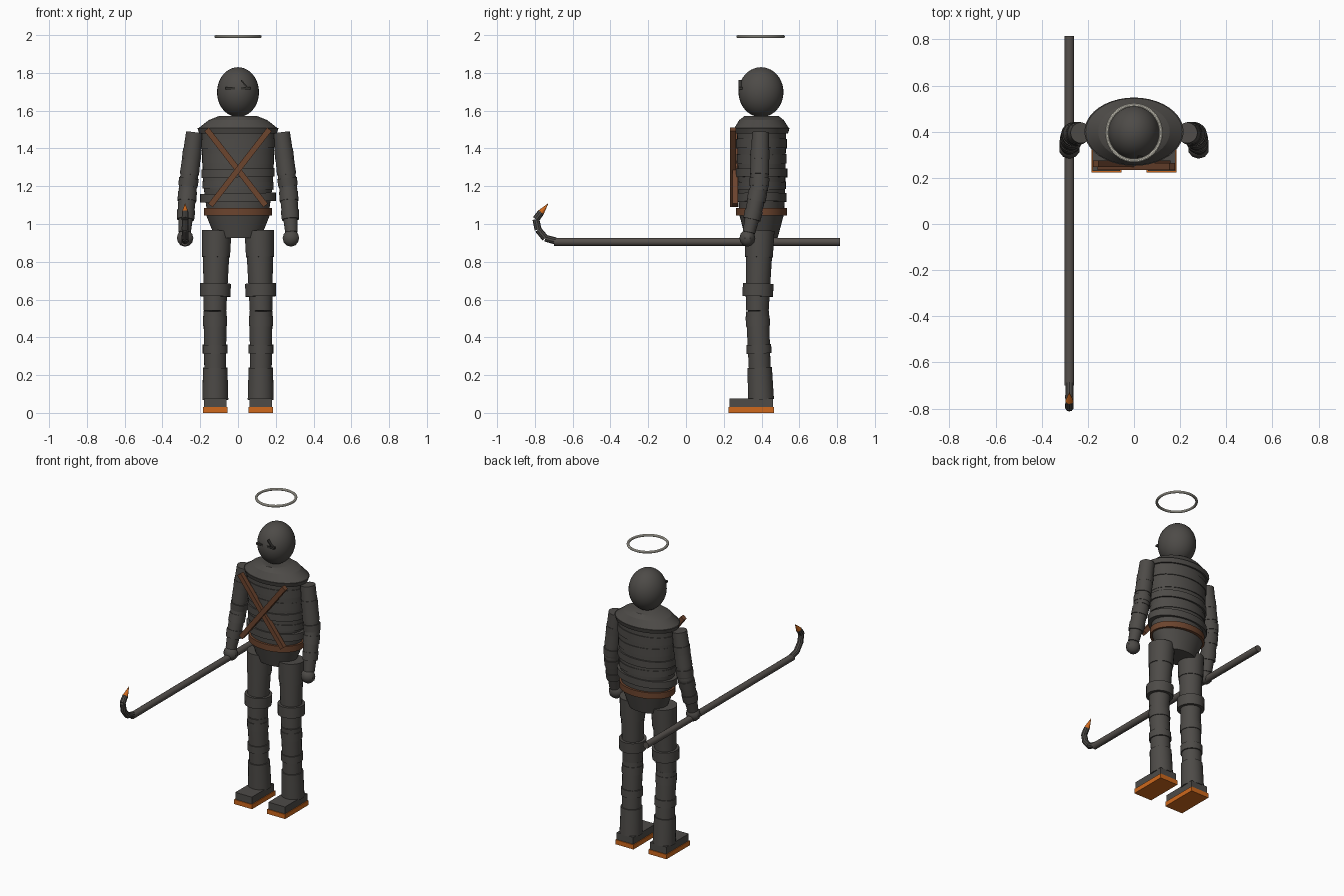
import bpy, bmesh, math
from mathutils import Vector, Matrix

if "Cube" in bpy.data.objects:
    bpy.data.objects.remove(bpy.data.objects["Cube"])


def material(name, rgb):
    m = bpy.data.materials.new(name)
    m.use_nodes = True
    m.diffuse_color = (*rgb, 1)
    m.node_tree.nodes["Principled BSDF"].inputs["Base Color"].default_value = (*rgb, 1)
    return m


GREY = material("charcoal wrap", (0.075, 0.07, 0.064))
DARK = material("dark face marks", (0.035, 0.033, 0.03))
STEEL = material("pole grey", (0.09, 0.08, 0.072))
BROWN = material("brown leather", (0.15, 0.058, 0.027))
ORANGE = material("orange", (0.62, 0.14, 0.012))
WHITE = material("pale halo", (0.75, 0.72, 0.62))
CY = 0.4   # depth of the figure's middle
parts = []


def finish(name, bm, mat, smooth=True):
    mesh = bpy.data.meshes.new(name)
    bmesh.ops.recalc_face_normals(bm, faces=bm.faces)
    bm.to_mesh(mesh)
    bm.free()
    ob = bpy.data.objects.new(name, mesh)
    bpy.context.collection.objects.link(ob)
    mesh.materials.append(mat)
    if smooth:
        parts.append(ob)
    return ob


def rod(bm, a, b, r0, r1, sides=24, squash=1.0):
    """Frustum from point a to point b; squash flattens it in depth."""
    a, b = Vector(a), Vector(b)
    turn = (b - a).to_track_quat('Z', 'Y').to_matrix().to_4x4()
    flat = Matrix.Diagonal((1, squash, 1, 1))
    bmesh.ops.create_cone(bm, cap_ends=True, segments=sides, radius1=r0, radius2=r1,
                          depth=(b - a).length,
                          matrix=Matrix.Translation((a + b) / 2) @ flat @ turn)


def box(name, loc, size, mat, roll=0.0):
    bm = bmesh.new()
    bmesh.ops.create_cube(bm, size=1, matrix=Matrix.Translation(loc)
                          @ Matrix.Rotation(roll, 4, 'Y') @ Matrix.Diagonal((*size, 1)))
    return finish(name, bm, mat, False)


def ball(name, loc, size, mat, seg, rings):
    bm = bmesh.new()
    bmesh.ops.create_uvsphere(bm, u_segments=seg, v_segments=rings, radius=1,
                              matrix=Matrix.Translation(loc) @ Matrix.Diagonal((*size, 1)))
    return finish(name, bm, mat)


def slab(name, z0, z1, w0, w1, d0, d1, mat, tilt=0.0, y=CY):
    """Oval torso piece between two heights, with half widths and half depths."""
    bm = bmesh.new()
    rings = []
    for z, w, d in ((z0, w0, d0), (z1, w1, d1)):
        ring = []
        for i in range(40):
            t = 2 * math.pi * i / 40
            x = w * math.cos(t)
            ring.append(bm.verts.new((x, y + d * math.sin(t), z + tilt * x)))
        rings.append(ring)
    for i in range(40):
        j = (i + 1) % 40
        bm.faces.new((rings[0][i], rings[0][j], rings[1][j], rings[1][i]))
    bm.faces.new(rings[0][::-1])
    bm.faces.new(rings[1])
    return finish(name, bm, mat)


# Torso core and its wrapped layers
slab("pelvis", 0.925, 1.05, 0.12, 0.17, 0.085, 0.118, GREY)
slab("belt", 1.045, 1.085, 0.18, 0.18, 0.135, 0.135, BROWN)
slab("waist", 1.07, 1.2, 0.165, 0.183, 0.12, 0.125, GREY)
slab("chest", 1.19, 1.49, 0.183, 0.195, 0.125, 0.13, GREY)
for i, (z, h, w, d, tilt) in enumerate([(1.14, 0.045, 0.2, 0.132, 0.02),
                                        (1.205, 0.04, 0.188, 0.129, -0.02),
                                        (1.27, 0.045, 0.194, 0.137, 0.02),
                                        (1.345, 0.05, 0.19, 0.132, -0.02),
                                        (1.425, 0.05, 0.197, 0.134, 0.02)]):
    slab(f"torso_wrap_{i + 1}", z - h / 2, z + h / 2, w, w, d, d, GREY, tilt)
slab("shoulder_rim", 1.48, 1.507, 0.205, 0.215, 0.14, 0.148, GREY)
slab("shoulder_slope", 1.505, 1.55, 0.212, 0.155, 0.146, 0.118, GREY)
slab("collar", 1.55, 1.572, 0.155, 0.1, 0.118, 0.09, GREY)

# Crossed chest straps
for side, label in ((1, "left"), (-1, "right")):
    box(f"{label}_chest_strap", (side * 0.01, 0.255 - side * 0.006, 1.3),
        (0.03, 0.03, 0.51), BROWN, side * math.atan2(0.31, 0.4))

# Head, face and halo
ball("head", (0, CY - 0.003, 1.698), (0.111, 0.119, 0.132), GREY, 32, 20)
for side, label in ((1, "left"), (-1, "right")):
    box(f"{label}_eye", (side * 0.04, 0.288, 1.718), (0.05, 0.02, 0.012), DARK)
box("brow_scar", (0.033, 0.287, 1.742), (0.007, 0.02, 0.05), DARK, -0.7)
bpy.ops.mesh.primitive_torus_add(location=(0, CY - 0.005, 1.992), major_radius=0.117,
                                 minor_radius=0.008, major_segments=40, minor_segments=10)
halo = bpy.context.object
halo.name = "halo"
halo.scale = (1, 1.03, 1)
halo.data.materials.append(WHITE)
parts.append(halo)

# Limb pieces: start and end along a path of (x, y, z), with start and end radius
SHOULDER, ELBOW, WRIST = (Vector(p) for p in ((0.23, 0.395, 1.485), (0.265, 0.388, 1.2),
                                             (0.283, 0.333, 0.955)))
HIP, KNEE, ANKLE = (Vector(p) for p in ((0.113, 0.39, 0.965), (0.122, 0.378, 0.54),
                                       (0.12, 0.397, 0.07)))
LIMBS = {
    "upper_arm": (SHOULDER, ELBOW, [(0, 0.78, 0.045, 0.051), (0.78, 1.08, 0.047, 0.047),
                                    (0.32, 0.5, 0.05, 0.05), (0.85, 1.0, 0.053, 0.051)]),
    "forearm": (ELBOW, WRIST, [(-0.05, 0.55, 0.048, 0.044), (0.5, 1.0, 0.042, 0.033),
                               (0.12, 0.32, 0.05, 0.05), (0.52, 0.72, 0.048, 0.046)]),
    "thigh": (HIP, KNEE, [(0, 0.33, 0.079, 0.074), (0.3, 1.0, 0.07, 0.06),
                          (0.66, 0.82, 0.082, 0.081)]),
    "shin": (KNEE, ANKLE, [(0, 0.66, 0.061, 0.058), (0.06, 0.17, 0.064, 0.064),
                           (0.38, 0.48, 0.066, 0.066), (0.64, 1.0, 0.065, 0.069)]),
}
for side, label in ((1, "left"), (-1, "right")):
    flip = Matrix.Diagonal((side, 1, 1))
    for name, (a, b, pieces) in LIMBS.items():
        bm = bmesh.new()
        for t0, t1, r0, r1 in pieces:
            rod(bm, flip @ a.lerp(b, t0), flip @ a.lerp(b, t1), r0, r1)
        finish(f"{label}_{name}", bm, GREY)
    ball(f"{label}_hand", (side * 0.28, 0.325, 0.925), (0.046, 0.042, 0.045), GREY, 10, 6)
    box(f"{label}_foot", (side * 0.12, 0.345, 0.053), (0.12, 0.232, 0.046), GREY)
    box(f"{label}_sole", (side * 0.12, 0.345, 0.015), (0.13, 0.242, 0.03), ORANGE)

# Hooked pole held in the right hand
PX = -0.28
bm = bmesh.new()
rod(bm, (PX, 0.815, 0.905), (PX, -0.7, 0.905), 0.021, 0.021, 16)
finish("pole", bm, STEEL)
path = [(-0.69, 0.91), (-0.745, 0.925), (-0.783, 0.97), (-0.795, 1.025), (-0.767, 1.062)]
bm = bmesh.new()
for (y0, z0), (y1, z1) in zip(path, path[1:]):
    rod(bm, (PX, y0, z0), (PX, y1, z1), 0.019, 0.018, 10)
finish("hook", bm, GREY)
bm = bmesh.new()
rod(bm, (PX, -0.767, 1.062), (PX, -0.73, 1.108), 0.017, 0.001, 10)
finish("hook_tip", bm, ORANGE)

# Smooth round parts while keeping hard rims sharp
bpy.ops.object.select_all(action='DESELECT')
for ob in parts:
    ob.select_set(True)
bpy.context.view_layer.objects.active = parts[0]
bpy.ops.object.shade_smooth_by_angle(angle=math.radians(35))
